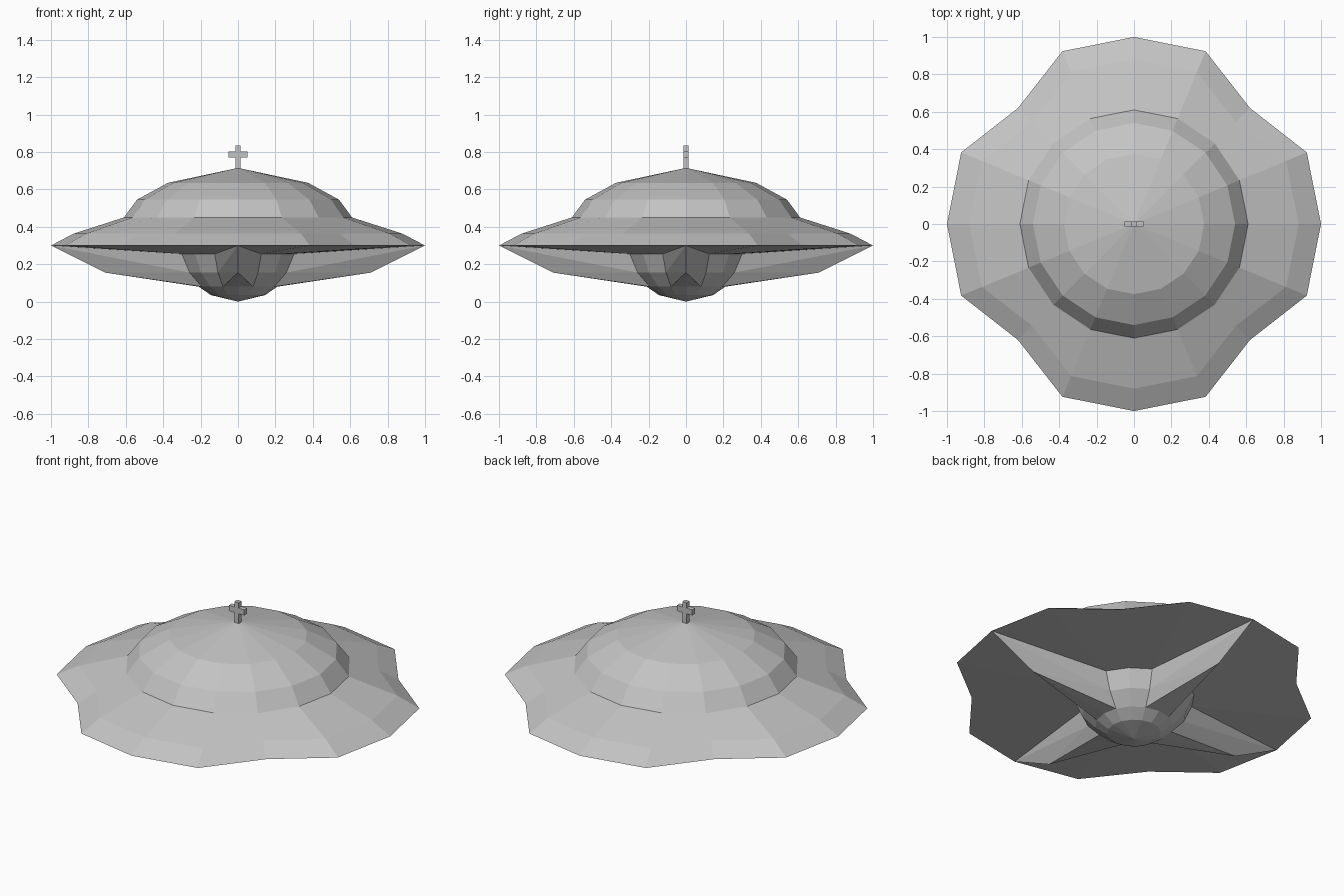
import bpy, bmesh
from math import cos, sin, pi
from mathutils import Vector, Matrix

if "Cube" in bpy.data.objects:
    bpy.data.objects.remove(bpy.data.objects["Cube"])

SIDES = 16
grey = bpy.data.materials.new("hull grey")
grey.use_nodes = True
grey.diffuse_color = (0.55, 0.55, 0.55, 1)
grey.node_tree.nodes["Principled BSDF"].inputs["Base Color"].default_value = grey.diffuse_color


def finish(bm, name):
    bmesh.ops.recalc_face_normals(bm, faces=bm.faces)
    mesh = bpy.data.meshes.new(name)
    bm.to_mesh(mesh)
    bm.free()
    mesh.materials.append(grey)
    obj = bpy.data.objects.new(name, mesh)
    bpy.context.collection.objects.link(obj)
    return obj


def point(radius, z, step):
    angle = 2 * pi * step / SIDES
    return Vector((radius * cos(angle), radius * sin(angle), z))


def lathe(name, profile, apex_ends):
    """Spin (radius, height, notched radius) rings; notches fall on the diagonals."""
    bm = bmesh.new()
    rings = [[bm.verts.new(point(notch if i % 4 == 2 else r, z, i)) for i in range(SIDES)]
             for r, z, notch in profile]
    for low, high in zip(rings, rings[1:]):
        for i in range(SIDES):
            j = (i + 1) % SIDES
            bm.faces.new((low[i], low[j], high[j], high[i]))
    for index, z in apex_ends.items():
        tip = bm.verts.new((0, 0, z))
        ring = rings[index]
        for i in range(SIDES):
            bm.faces.new((ring[i], ring[(i + 1) % SIDES], tip))
    return finish(bm, name)


# Saucer: shallow underside, scalloped rim, skirt and stepped dome
lathe("saucer_hull", [
    (0.325, 0.255, 0.325),
    (1.0, 0.3, 0.877),
    (0.88, 0.363, 0.77),
    (0.61, 0.45, 0.61),
    (0.54, 0.545, 0.54),
    (0.375, 0.635, 0.375),
], {-1: 0.715})

# Lower hub
lathe("lower_hub", [
    (0.325, 0.255, 0.325),
    (0.28, 0.155, 0.28),
    (0.21, 0.08, 0.21),
    (0.145, 0.035, 0.145),
], {-1: 0.0})

# Four keel fins running from the hub to the rim
for k, name in enumerate(("left_fin", "back_fin", "right_fin", "front_fin")):
    bm = bmesh.new()
    axis = 4 * k
    tip = bm.verts.new(point(1.0, 0.3, axis))
    heel = bm.verts.new(point(0.71, 0.155, axis))
    root = bm.verts.new(point(0.21, 0.08, axis))
    for side in (-1, 1):
        top, mid, low = [bm.verts.new(point(r, z, axis + side))
                         for r, z in ((0.325, 0.255), (0.28, 0.155), (0.21, 0.08))]
        bm.faces.new((tip, heel, mid))
        bm.faces.new((tip, mid, top))
        bm.faces.new((heel, root, low))
        bm.faces.new((heel, low, mid))
    finish(bm, name)

# Cross-shaped finial: one extruded outline
bm = bmesh.new()
w, arm, low, high = 0.014, 0.05, 0.77, 0.803
half = [(w, 0.7), (w, low), (arm, low), (arm, high), (w, high), (w, 0.835)]
outline = half + [(-x, z) for x, z in reversed(half)]
face = bm.faces.new([bm.verts.new((x, -w, z)) for x, z in outline])
extruded = bmesh.ops.extrude_face_region(bm, geom=[face], use_keep_orig=True)["geom"]
bmesh.ops.translate(bm, vec=(0, 2 * w, 0),
                    verts=[v for v in extruded if isinstance(v, bmesh.types.BMVert)])
finish(bm, "finial_cross")
